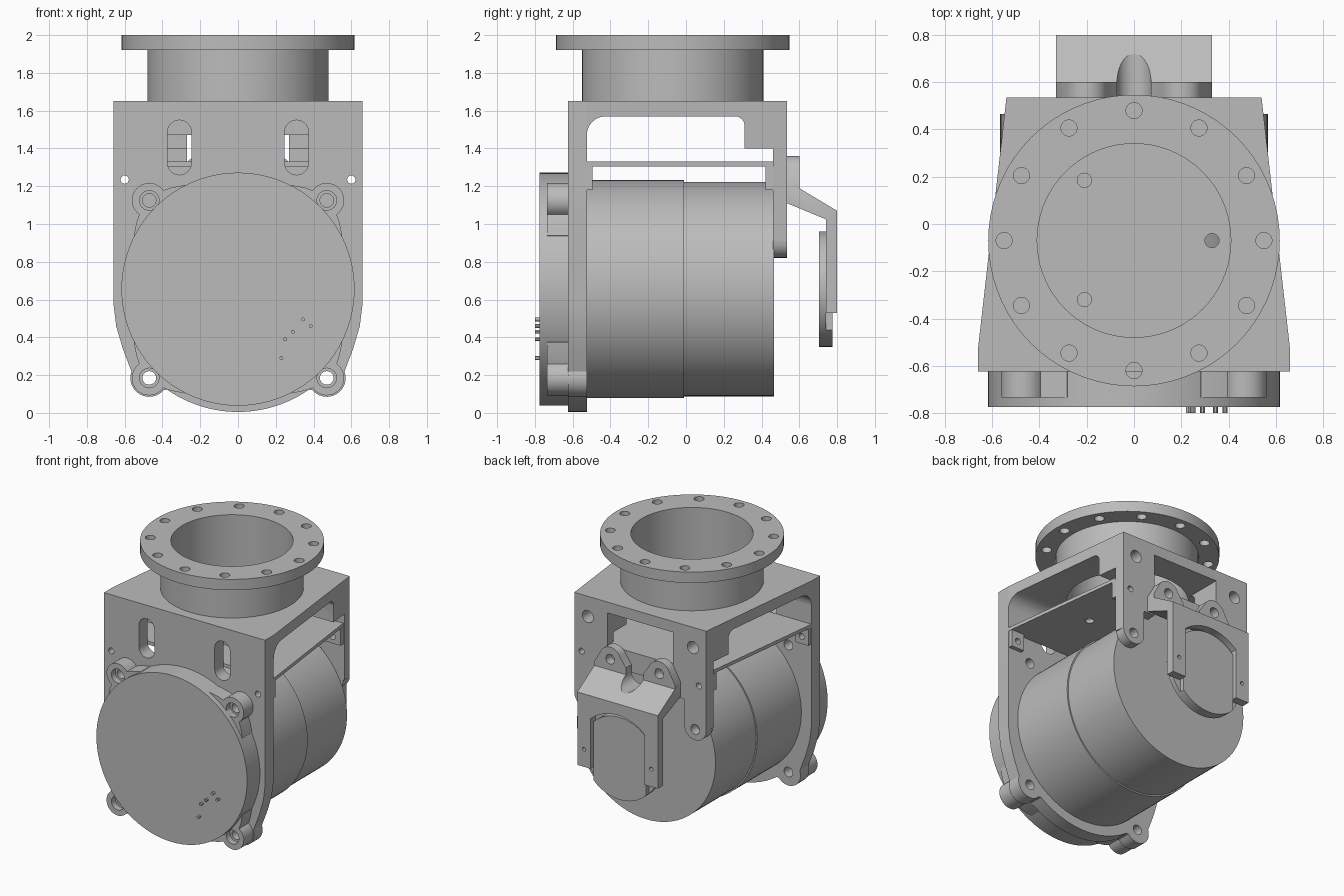
import bpy, bmesh
from math import sin, cos, radians, pi, sqrt
from mathutils import Matrix

cube = bpy.data.objects.get("Cube")
if cube:
    bpy.data.objects.remove(cube)

grey = bpy.data.materials.new("plain grey")
grey.use_nodes = True
colour = (0.5, 0.5, 0.5, 1)
grey.diffuse_color = colour
grey.node_tree.nodes["Principled BSDF"].inputs["Base Color"].default_value = colour


def arc(cx, cy, r, a, b, n=12):
    steps = [radians(a + (b - a) * i / n) for i in range(n + 1)]
    return [(cx + r * cos(t), cy + r * sin(t)) for t in steps]


def place(axis, p, d):
    return {"x": (d, p[0], p[1]), "y": (p[0], d, p[1]), "z": (p[0], p[1], d)}[axis]


def prism(name, pts, axis, lo, hi):
    """Extrude a closed outline along one axis."""
    bm = bmesh.new()
    face = bm.faces.new([bm.verts.new(place(axis, p, lo)) for p in pts])
    ext = bmesh.ops.extrude_face_region(bm, geom=[face])["geom"]
    move = [b - a for a, b in zip(place(axis, (0, 0), lo), place(axis, (0, 0), hi))]
    bmesh.ops.translate(bm, vec=move, verts=[v for v in ext if isinstance(v, bmesh.types.BMVert)])
    bmesh.ops.recalc_face_normals(bm, faces=bm.faces)
    mesh = bpy.data.meshes.new(name)
    bm.to_mesh(mesh)
    bm.free()
    obj = bpy.data.objects.new(name, mesh)
    bpy.context.collection.objects.link(obj)
    mesh.materials.append(grey)
    return obj


def rod(name, c, r, axis, lo, hi, n=72):
    return prism(name, arc(c[0], c[1], r, 0, 360 - 360 / n, n - 1), axis, lo, hi)


def box(name, x, y, z):
    return prism(name, [(x[0], y[0]), (x[1], y[0]), (x[1], y[1]), (x[0], y[1])], "z", *z)


def combine(obj, others, op="DIFFERENCE"):
    bpy.context.view_layer.objects.active = obj
    for other in others:
        mod = obj.modifiers.new("boolean", "BOOLEAN")
        mod.operation, mod.solver, mod.object = op, "EXACT", other
        bpy.ops.object.modifier_apply(modifier=mod.name)
        bpy.data.objects.remove(other)
    return obj


def hole(c, r, axis, lo, hi):
    return rod("cutter", c, r, axis, lo, hi, 24)


def mirror(half):
    """Close a half outline that starts and ends near x = 0."""
    return half + [(-x, z) for x, z in reversed(half) if abs(x) > 1e-5]


SIDES = (-1, 1)
AXIS_Z = 0.655
PORT = (0, -0.07)
EARS = [(sx * 0.47, AXIS_Z + sz * 0.47) for sx in SIDES for sz in SIDES]
taper = [(-0.66, -0.525), (0.66, -0.525), (0.54, 0.535), (-0.54, 0.535)]

# Front plate with rounded foot, slots and bolt holes
half = [(0.66, 1.65), (0.66, 0.58), (0.645, 0.46), (0.61, 0.34)]
half += arc(0.47, 0.185, 0.1, 20, -140) + arc(0, 0.66, 0.655, -55, -90)
plate = prism("front_plate", mirror(half), "y", -0.625, -0.525)
for s in SIDES:
    slot = arc(s * 0.31, 1.487, 0.063, 0, 180) + arc(s * 0.31, 1.323, 0.063, 180, 360)
    combine(plate, [prism("cutter", slot, "y", -0.7, -0.4),
                    hole((s * 0.6, 1.235), 0.022, "y", -0.7, -0.4)])
combine(plate, [hole(c, 0.036, "y", -0.7, -0.4) for c in EARS])

# Upper frame: roof, rear corner blocks and rear legs
outline = [(-0.525, 1.65), (0.535, 1.65), (0.535, 0.82), (0.46, 0.82), (0.46, 1.4), (0.31, 1.4)]
outline += arc(0.26, 1.52, 0.05, 0, 90, 6) + arc(-0.425, 1.47, 0.1, 90, 180, 8)
frame = prism("upper_frame", outline, "x", -0.8, 0.8)
combine(frame, [prism("taper", taper, "z", 0, 2)], "INTERSECT")
combine(frame, [box("cutter", (-0.27, 0.27), (0.2, 0.7), (0.5, 1.57)),
                box("cutter", (-0.36, 0.36), (0.4, 0.7), (0.5, 1.1)),
                rod("cutter", PORT, 0.41, "z", 1.5, 1.8)])
for s in SIDES:
    foot = [(s * 0.7, 0.7), (s * 0.7, 0.91)]
    foot += [(s * x, z) for x, z in arc(0.45, 0.91, 0.09, 0, -180)] + [(s * 0.3, 0.91), (s * 0.3, 0.7)]
    combine(frame, [prism("cutter", foot, "y", 0.4, 0.7),
                    hole((s * 0.43, 1.5), 0.045, "y", 0.2, 0.7),
                    hole((s * 0.48, 1.23), 0.022, "y", 0.4, 0.7),
                    hole((s * 0.45, 0.9), 0.036, "y", 0.4, 0.7)])

# Shelf, its rear bar and front corner lugs
shelf = prism("shelf", [(x, min(y, 0.46)) for x, y in taper], "z", 1.305, 1.33)
combine(shelf, [hole(c, 0.03, "z", 1.2, 1.4) for c in ((-0.21, 0.185), (-0.21, -0.32), (0.33, -0.07))])
box("rear_bar", (-0.36, 0.36), (0.46, 0.53), (1.18, 1.33))
for s in SIDES:
    x0, x1 = sorted((s * 0.55, s * 0.655))
    lug = box("shelf_front_lug", (x0, x1), (-0.525, -0.495), (1.18, 1.305))
    combine(lug, [hole((s * 0.6, 1.235), 0.022, "y", -0.6, -0.4)])
    x0, x1 = sorted((s * 0.42, s * 0.545))
    lug = box("shelf_rear_lug", (x0, x1), (0.42, 0.46), (1.18, 1.305))
    combine(lug, [hole((s * 0.48, 1.23), 0.022, "y", 0.4, 0.5)])

# Top port: neck and bolted flange
neck = rod("port_neck", PORT, 0.48, "z", 1.65, 1.92)
combine(neck, [rod("cutter", PORT, 0.41, "z", 1.6, 2.1)])
flange = rod("port_flange", PORT, 0.617, "z", 1.92, 2.0)
combine(flange, [rod("cutter", PORT, 0.41, "z", 1.8, 2.1)])
combine(flange, [hole((x, y), 0.034, "z", 1.8, 2.1) for x, y in arc(*PORT, 0.55, 0, 330, 11)])

# Motor body in two sections
rod("motor_front", (0, AXIS_Z), 0.577, "y", -0.525, -0.01, 96)
rod("motor_rear", (0, AXIS_Z), 0.567, "y", -0.01, 0.465, 96)

# Front cover with four flared bolt ears
rod("front_cover", (0, AXIS_Z), 0.617, "y", -0.775, -0.625, 96)
ear_half = arc(0.665, 0, 0.092, 0, 100, 8) + [(0.63, 0.13), (0.59, 0.19), (0.5, 0.19)]
ear_outline = ear_half + [(u, -t) for u, t in reversed(ear_half[1:])]
for cx, cz in EARS:
    sx, sz = (1 if cx > 0 else -1), (1 if cz > AXIS_Z else -1)
    k = sqrt(0.5)
    pts = [(sx * k * (u - t), AXIS_Z + sz * k * (u + t)) for u, t in ear_outline]
    ear = prism("cover_ear", pts, "y", -0.735, -0.625)
    combine(ear, [hole((cx, cz), 0.036, "y", -0.8, -0.5), hole((cx, cz), 0.052, "y", -0.8, -0.69)])

# Connector pins
for c in ((0.345, 0.495), (0.385, 0.46), (0.29, 0.43), (0.25, 0.39), (0.23, 0.29)):
    rod("connector_pin", c, 0.01, "y", -0.8, -0.77, 12)

# Rear bracket: bent strip trimmed to a fork with two rounded tabs
bend = [(0.535, 1.11), (0.535, 1.36), (0.6, 1.36), (0.6, 1.19),
        (0.8, 1.07), (0.8, 0.53), (0.74, 0.53), (0.74, 1.025)]
bracket = prism("rear_bracket", bend, "x", -0.33, 0.33)
fork = arc(0, 1.19, 0.072, -90, 0) + [(0.072, 1.24)] + arc(0.2, 1.27, 0.09, 160, 20)
fork += [(0.33, 1.22), (0.33, 0.5), (0.22, 0.5)] + arc(0, AXIS_Z, 0.33, 48, 90)
combine(bracket, [prism("fork", mirror(fork), "y", 0.4, 0.9)], "INTERSECT")
for s in SIDES:
    combine(bracket, [hole((s * 0.2, 1.27), 0.036, "y", 0.5, 0.7),
                      hole((s * 0.275, 0.66), 0.014, "y", 0.7, 0.9)])

# Sensor disc held in the fork, with a narrower raised face
rod("sensor_disc", (0, AXIS_Z), 0.305, "y", 0.705, 0.74)
face = rod("sensor_face", (0, AXIS_Z), 0.305, "y", 0.735, 0.775)
combine(face, [box("trim", (-0.215, 0.215), (0.6, 0.9), (0, 1.2))], "INTERSECT")

# Smooth the round walls, keep edges sharp
bpy.ops.object.select_all(action="DESELECT")
for obj in bpy.context.scene.objects:
    if obj.type == "MESH":
        obj.select_set(True)
        bpy.context.view_layer.objects.active = obj
bpy.ops.object.shade_smooth_by_angle(angle=radians(30))
